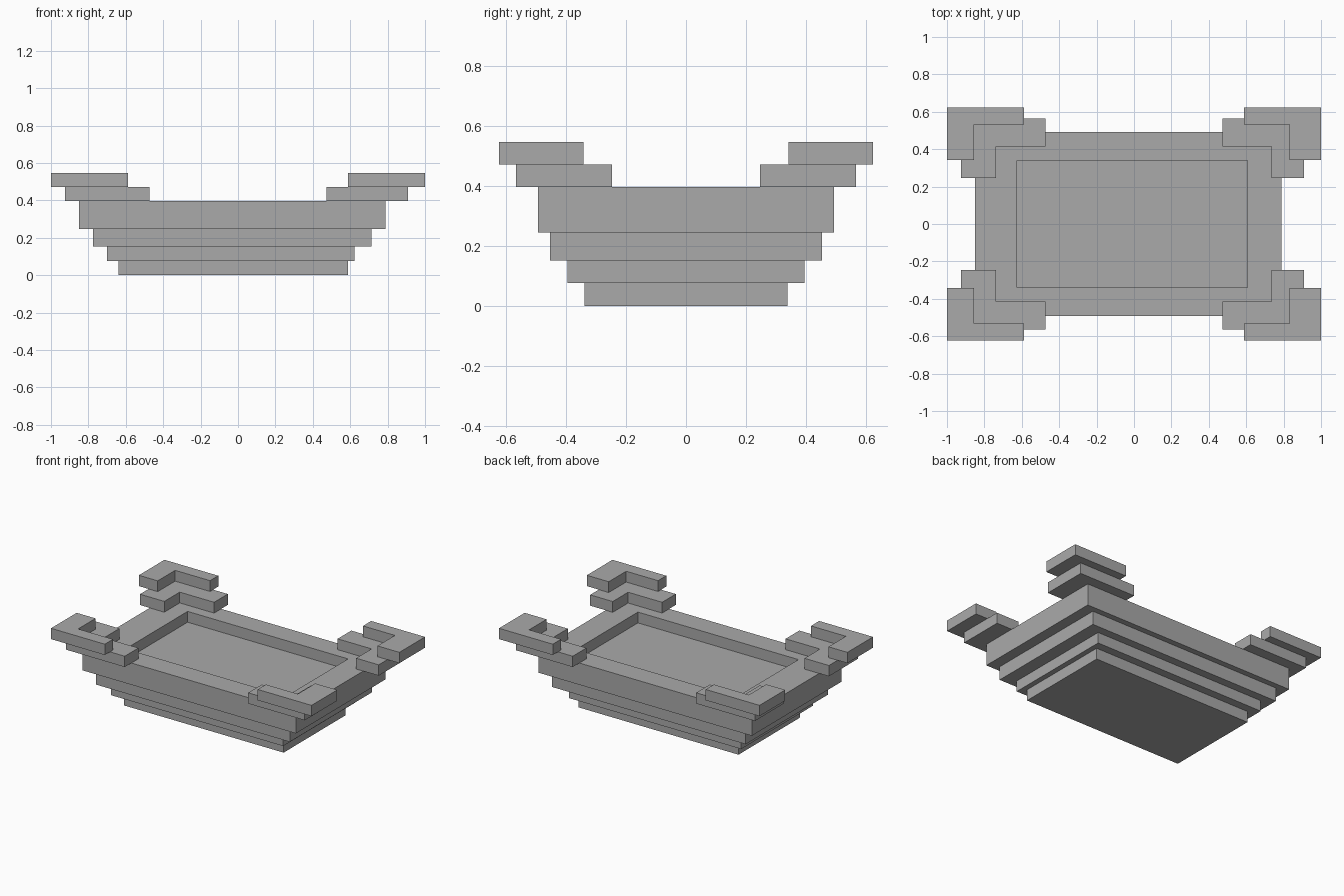
import bpy
import bmesh

cube = bpy.data.objects.get("Cube")
if cube:
    bpy.data.objects.remove(cube, do_unlink=True)

grey = bpy.data.materials.new("stone_grey")
grey.use_nodes = True
grey.diffuse_color = (0.4, 0.4, 0.4, 1)
grey.node_tree.nodes["Principled BSDF"].inputs["Base Color"].default_value = (0.4, 0.4, 0.4, 1)


def prism(name, outline, z0, z1):
    """Extrude a flat outline from z0 up to z1; returns the object."""
    bm = bmesh.new()
    face = bm.faces.new([bm.verts.new((x, y, z0)) for x, y in outline])
    top = bmesh.ops.extrude_face_region(bm, geom=[face])["geom"]
    for v in top:
        if isinstance(v, bmesh.types.BMVert):
            v.co.z = z1
    bmesh.ops.recalc_face_normals(bm, faces=bm.faces)
    mesh = bpy.data.meshes.new(name)
    bm.to_mesh(mesh)
    bm.free()
    mesh.materials.append(grey)
    obj = bpy.data.objects.new(name, mesh)
    bpy.context.collection.objects.link(obj)
    return obj


def rect(x0, x1, y):
    return [(x0, -y), (x1, -y), (x1, y), (x0, y)]


# Stepped body: name, x range, half depth, z range
tiers = [
    ("base_step", -0.64, 0.587, 0.338, 0.0, 0.077),
    ("lower_step", -0.70, 0.623, 0.395, 0.077, 0.152),
    ("middle_step", -0.775, 0.714, 0.452, 0.152, 0.246),
    ("basin", -0.85, 0.789, 0.492, 0.246, 0.397),
]
for name, x0, x1, y, z0, z1 in tiers:
    body = prism(name, rect(x0, x1, y), z0, z1)

# Shallow recess in the top of the basin
cutter = prism("recess_cutter", rect(-0.625, 0.607, 0.34), 0.322, 0.5)
cutter.hide_render = True
cutter.hide_set(True)
cutter.display_type = 'WIRE'
cut = body.modifiers.new("recess", 'BOOLEAN')
cut.operation = 'DIFFERENCE'
cut.solver = 'EXACT'
cut.object = cutter

# L-shaped corner pieces: left and right outer/inner x, arm end x, then y's, z range
levels = [
    ("lower_corner", (-0.925, -0.738), (0.908, 0.735), 0.474, (0.565, 0.415, 0.246), 0.397, 0.472),
    ("upper_corner", (-1.0, -0.855), (1.0, 0.832), 0.587, (0.622, 0.532, 0.341), 0.472, 0.547),
]
for name, right_x, left_x, end, (y_out, y_in, y_end), z0, z1 in levels:
    for side, (x_out, x_in) in (("right", right_x), ("left", left_x)):
        x_end = end if x_out > 0 else -end
        for place, s in (("front", -1), ("back", 1)):
            outline = [(x_out, s * y_out), (x_end, s * y_out), (x_end, s * y_in),
                       (x_in, s * y_in), (x_in, s * y_end), (x_out, s * y_end)]
            prism(f"{place}_{side}_{name}", outline, z0, z1)
